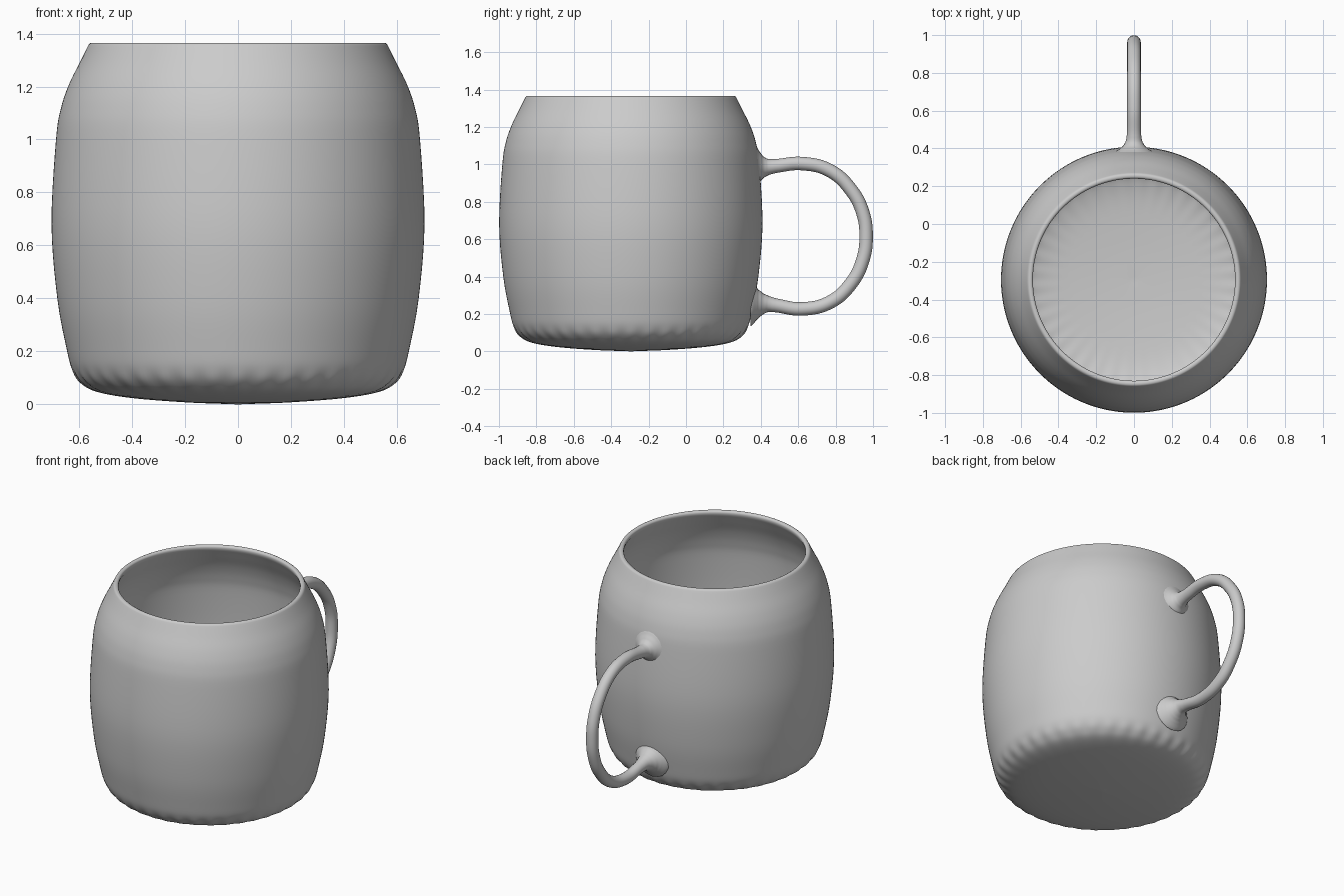
import bpy, bmesh, math
from mathutils import Vector

if "Cube" in bpy.data.objects:
    bpy.data.objects.remove(bpy.data.objects["Cube"])

CENTRE_Y = -0.295
SEGMENTS = 240
FLUTES = 40


def smooth_path(points, steps):
    """Catmull-Rom curve through 2D points."""
    pts = [Vector(p) for p in points]
    ext = [2 * pts[0] - pts[1]] + pts + [2 * pts[-1] - pts[-2]]
    out = []
    for a, b, c, d in zip(ext, ext[1:], ext[2:], ext[3:]):
        for i in range(steps):
            t = i / steps
            out.append(0.5 * (2 * b + (c - a) * t + (2 * a - 5 * b + 4 * c - d) * t * t
                              + (3 * b - a - 3 * c + d) * t ** 3))
    return out + [pts[-1]]


# Mug body: outer wall, rim and inner wall as (radius, height)
outer = smooth_path([(0.02, 0.001), (0.2, 0.008), (0.4, 0.024), (0.53, 0.047), (0.59, 0.08),
                     (0.625, 0.13), (0.647, 0.21), (0.682, 0.4), (0.704, 0.68), (0.687, 1.0),
                     (0.668, 1.12), (0.637, 1.21), (0.595, 1.295), (0.566, 1.354)], 5)
rim = [(0.562, 1.361), (0.555, 1.365), (0.545, 1.365), (0.538, 1.361), (0.535, 1.353)]
inner = smooth_path([(0.537, 1.34), (0.568, 1.28), (0.608, 1.2), (0.638, 1.11), (0.656, 1.0),
                     (0.672, 0.68), (0.651, 0.4), (0.618, 0.22), (0.597, 0.15), (0.565, 0.107),
                     (0.51, 0.079), (0.4, 0.057), (0.2, 0.042), (0.02, 0.036)], 5)
profile = [tuple(p) for p in outer] + rim + [tuple(p) for p in inner]

bm = bmesh.new()
rings = []
for r, z in profile:
    ring = []
    # Soft fluting fades in around the bottom corner
    fade = math.exp(-((z - 0.085) / 0.035) ** 2) if r > 0.4 else 0
    for i in range(SEGMENTS):
        a = 2 * math.pi * i / SEGMENTS
        rr = r + 0.004 * fade * math.cos(FLUTES * a)
        ring.append(bm.verts.new((rr * math.cos(a), rr * math.sin(a), z)))
    rings.append(ring)
for lo, hi in zip(rings, rings[1:]):
    for i in range(SEGMENTS):
        j = (i + 1) % SEGMENTS
        bm.faces.new((lo[i], lo[j], hi[j], hi[i]))
for ring, z in ((rings[0], 0.0), (rings[-1], 0.035)):
    tip = bm.verts.new((0, 0, z))
    for i in range(SEGMENTS):
        bm.faces.new((ring[i], ring[(i + 1) % SEGMENTS], tip))
bmesh.ops.recalc_face_normals(bm, faces=bm.faces)
for f in bm.faces:
    f.smooth = True
mesh = bpy.data.meshes.new("mug_body")
bm.to_mesh(mesh)
bm.free()
body = bpy.data.objects.new("mug_body", mesh)
body.location.y = CENTRE_Y
bpy.context.collection.objects.link(body)

# Handle: round tube with flared ends, as (y, z, radius)
path = [(0.372, 0.985, 0.115), (0.39, 0.985, 0.088), (0.41, 0.985, 0.062), (0.435, 0.986, 0.045),
        (0.48, 0.991, 0.037), (0.62, 1.004, 0.036), (0.77, 0.966, 0.036), (0.885, 0.86, 0.036),
        (0.946, 0.74, 0.036), (0.963, 0.62, 0.036), (0.946, 0.49, 0.036), (0.88, 0.36, 0.036),
        (0.77, 0.263, 0.036), (0.62, 0.227, 0.036), (0.48, 0.246, 0.037), (0.435, 0.253, 0.045),
        (0.405, 0.254, 0.062), (0.38, 0.254, 0.085), (0.345, 0.254, 0.12)]
curve = bpy.data.curves.new("handle", 'CURVE')
curve.dimensions = '3D'
curve.bevel_depth = 1.0
curve.bevel_resolution = 8
curve.resolution_u = 8
curve.use_fill_caps = True
spline = curve.splines.new('BEZIER')
spline.radius_interpolation = 'CARDINAL'
spline.bezier_points.add(len(path) - 1)
for bp, (y, z, r) in zip(spline.bezier_points, path):
    bp.co = (0, y, z)
    bp.radius = r
    bp.handle_left_type = bp.handle_right_type = 'AUTO'
handle = bpy.data.objects.new("handle", curve)
bpy.context.collection.objects.link(handle)
bpy.context.view_layer.objects.active = handle
handle.select_set(True)
bpy.ops.object.convert(target='MESH')
bpy.ops.object.shade_smooth_by_angle(angle=math.radians(50))
